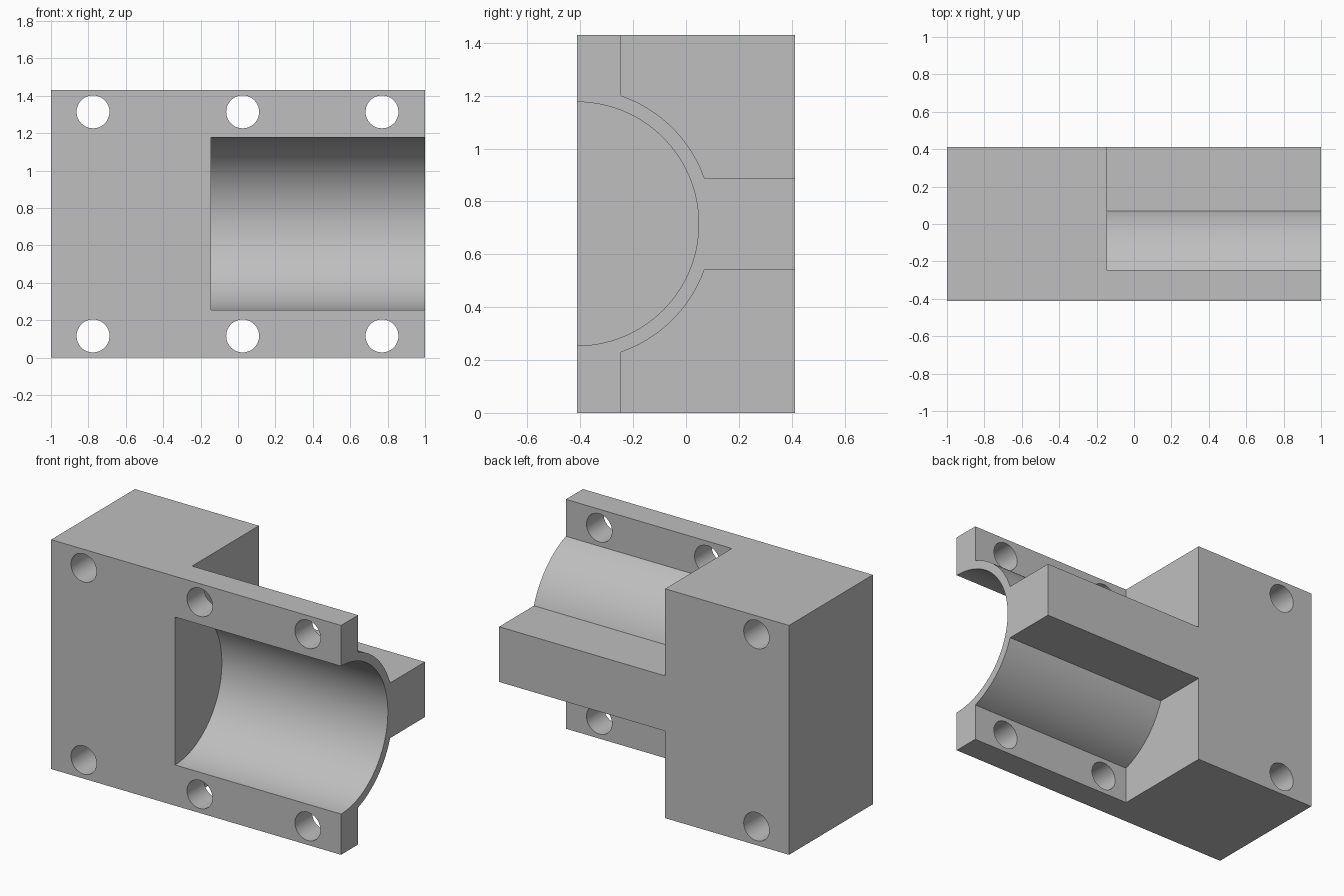
import bpy, bmesh, math
from mathutils import Vector

if "Cube" in bpy.data.objects:
    bpy.data.objects.remove(bpy.data.objects["Cube"], do_unlink=True)

DEPTH, HEIGHT = 0.826, 1.43
FRONT, MID = -DEPTH / 2, HEIGHT / 2
STEP_X = -0.145          # where the solid end block stops
FLANGE_Y = -0.245        # back of the thin flanges
RIB = 0.172              # half height of the rear rib
BORE_R, SHELL_R, HOLE_R = 0.461, 0.513, 0.088

grey = bpy.data.materials.new("light grey")
grey.use_nodes = True
colour = (0.52, 0.52, 0.52, 1)
grey.diffuse_color = colour
grey.node_tree.nodes["Principled BSDF"].inputs["Base Color"].default_value = colour


def prism(name, points, sweep):
    """Extrude a closed outline of 3D points along a vector."""
    bm = bmesh.new()
    face = bm.faces.new([bm.verts.new(p) for p in points])
    moved = bmesh.ops.extrude_face_region(bm, geom=[face])["geom"]
    verts = [v for v in moved if isinstance(v, bmesh.types.BMVert)]
    bmesh.ops.translate(bm, verts=verts, vec=Vector(sweep))
    bmesh.ops.recalc_face_normals(bm, faces=bm.faces)
    mesh = bpy.data.meshes.new(name)
    bm.to_mesh(mesh)
    bm.free()
    mesh.materials.append(grey)
    obj = bpy.data.objects.new(name, mesh)
    bpy.context.collection.objects.link(obj)
    return obj


def arc(radius, start, end, steps):
    """Arc points as (depth, height) offsets."""
    angles = [start + (end - start) * i / steps for i in range(steps + 1)]
    return [(radius * math.cos(a), radius * math.sin(a)) for a in angles]


# Solid block that everything is cut from
housing = prism("bearing_housing_half",
                [(-1, FRONT, 0), (1, FRONT, 0), (1, FRONT, HEIGHT), (-1, FRONT, HEIGHT)],
                (0, DEPTH, 0))

# Half-round bore, open at the front and at the +x end
circle = arc(BORE_R, 0, math.tau, 128)[:-1]
cutters = [prism("bore_cutter", [(STEP_X, FRONT + y, MID + z) for y, z in circle], (2, 0, 0))]

# Reliefs above and below the rib, leaving flanges and a curved shell
start = math.asin(RIB / SHELL_R)
end = math.acos((FLANGE_Y - FRONT) / SHELL_R)
outline = arc(SHELL_R, start, end, 24)
outline += [(FLANGE_Y - FRONT, 1), (1, 1), (1, RIB)]
for side, name in ((1, "upper"), (-1, "lower")):
    cutters.append(prism(name + "_relief_cutter",
                         [(STEP_X, FRONT + y, MID + side * z) for y, z in outline], (2, 0, 0)))

# Bolt holes through the flanges and the end block
for x in (-0.775, 0.025, 0.77):
    for side in (1, -1):
        ring = arc(HOLE_R, 0, math.tau, 48)[:-1]
        cutters.append(prism("bolt_hole_cutter",
                             [(x + a, -1, MID + side * 0.599 + b) for a, b in ring], (0, 2, 0)))

# Apply the cuts
bpy.ops.object.select_all(action="DESELECT")
bpy.context.view_layer.objects.active = housing
housing.select_set(True)
for cutter in cutters:
    cutter.hide_render = True
    cut = housing.modifiers.new(cutter.name, "BOOLEAN")
    cut.operation = "DIFFERENCE"
    cut.solver = "EXACT"
    cut.object = cutter
    bpy.ops.object.modifier_apply(modifier=cut.name)
    bpy.data.objects.remove(cutter, do_unlink=True)

bpy.ops.object.shade_smooth_by_angle(angle=math.radians(20))
